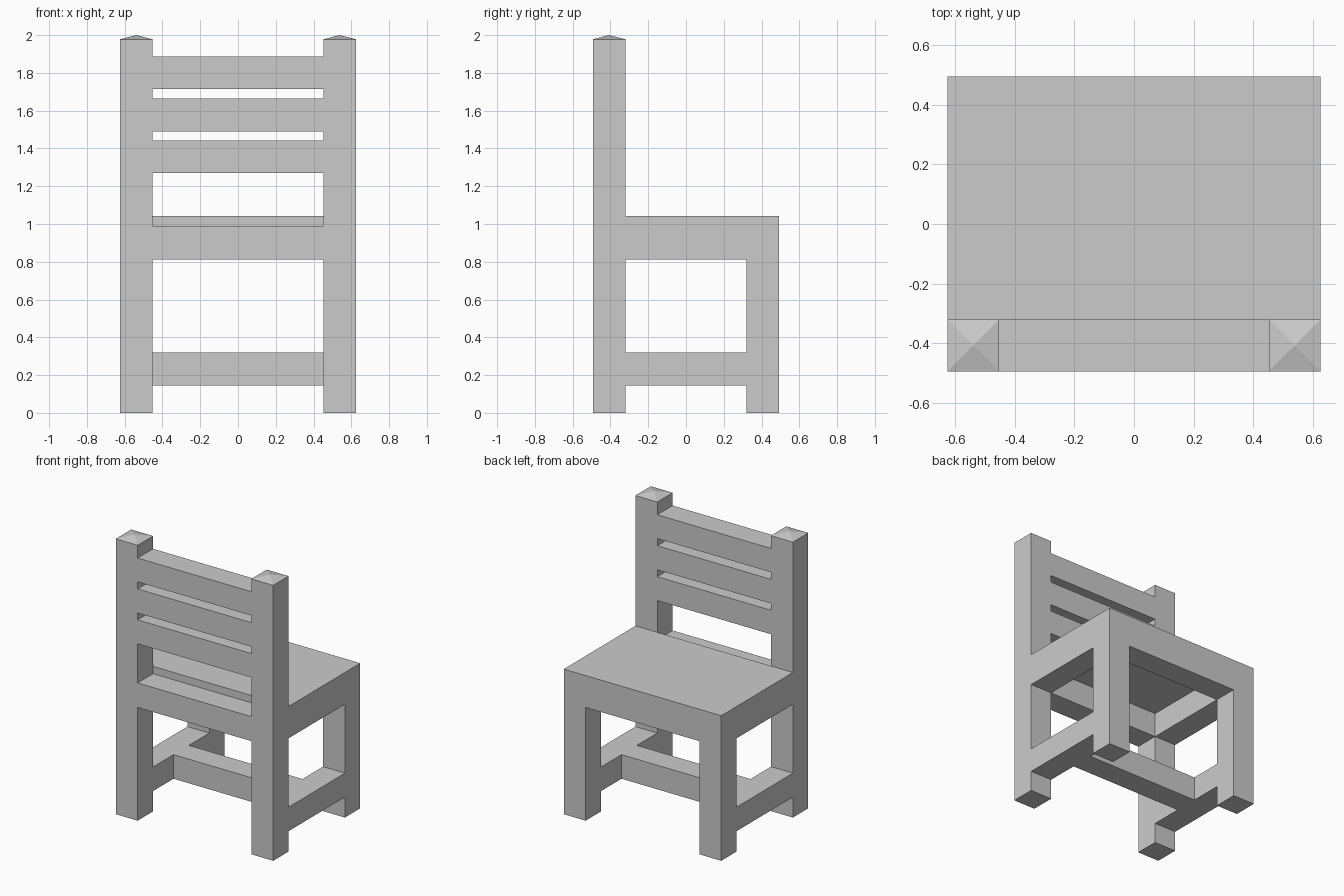
import bpy, bmesh

if "Cube" in bpy.data.objects:
    bpy.data.objects.remove(bpy.data.objects["Cube"])

W, D, T = 0.6255, 0.4935, 0.174     # half width, half depth, timber thickness
XI, YI = W - T, D - T               # inner faces of the legs
APRON = (0.813, 0.989)
STRETCHER = (0.146, 0.319)
SEAT_TOP = 1.042
POST_TOP, TIP = 1.978, 2.0


def box(name, xr, yr, zr, tip=None):
    """Box from ranges; with tip, the top face is raised to a low pyramid."""
    bm = bmesh.new()
    bmesh.ops.create_cube(bm, size=1)
    for v in bm.verts:
        v.co = [r[0] if c < 0 else r[1] for c, r in zip(v.co, (xr, yr, zr))]
    if tip is not None:
        bm.normal_update()
        top = max(bm.faces, key=lambda f: f.calc_center_median().z)
        centre = bmesh.ops.poke(bm, faces=[top])["verts"][0]
        centre.co.z = tip
    bmesh.ops.recalc_face_normals(bm, faces=bm.faces)
    mesh = bpy.data.meshes.new(name)
    bm.to_mesh(mesh)
    bm.free()
    obj = bpy.data.objects.new(name, mesh)
    bpy.context.collection.objects.link(obj)
    return obj


# Legs and side rails, one set per side
for side, xr in (("left", (-W, -XI)), ("right", (XI, W))):
    box(f"back_post_{side}", xr, (-D, -YI), (0, POST_TOP), TIP)
    box(f"seat_leg_{side}", xr, (YI, D), (0, APRON[1]))
    box(f"side_apron_{side}", xr, (-YI, YI), APRON)
    box(f"side_stretcher_{side}", xr, (-YI, YI), STRETCHER)

# Cross rails between the two sides
inner = (-XI, XI)
box("backrest_apron", inner, (-D, -YI), APRON)
box("seat_edge_apron", inner, (YI, D), APRON)
box("middle_stretcher", inner, (-T / 2, T / 2), STRETCHER)

# Backrest slats
for i, zr in enumerate(((1.27, 1.442), (1.491, 1.664), (1.715, 1.886)), 1):
    box(f"back_slat_{i}", inner, (-D, -YI), zr)

# Seat board, behind the posts
box("seat", (-W, W), (-YI, D), (APRON[1], SEAT_TOP))
